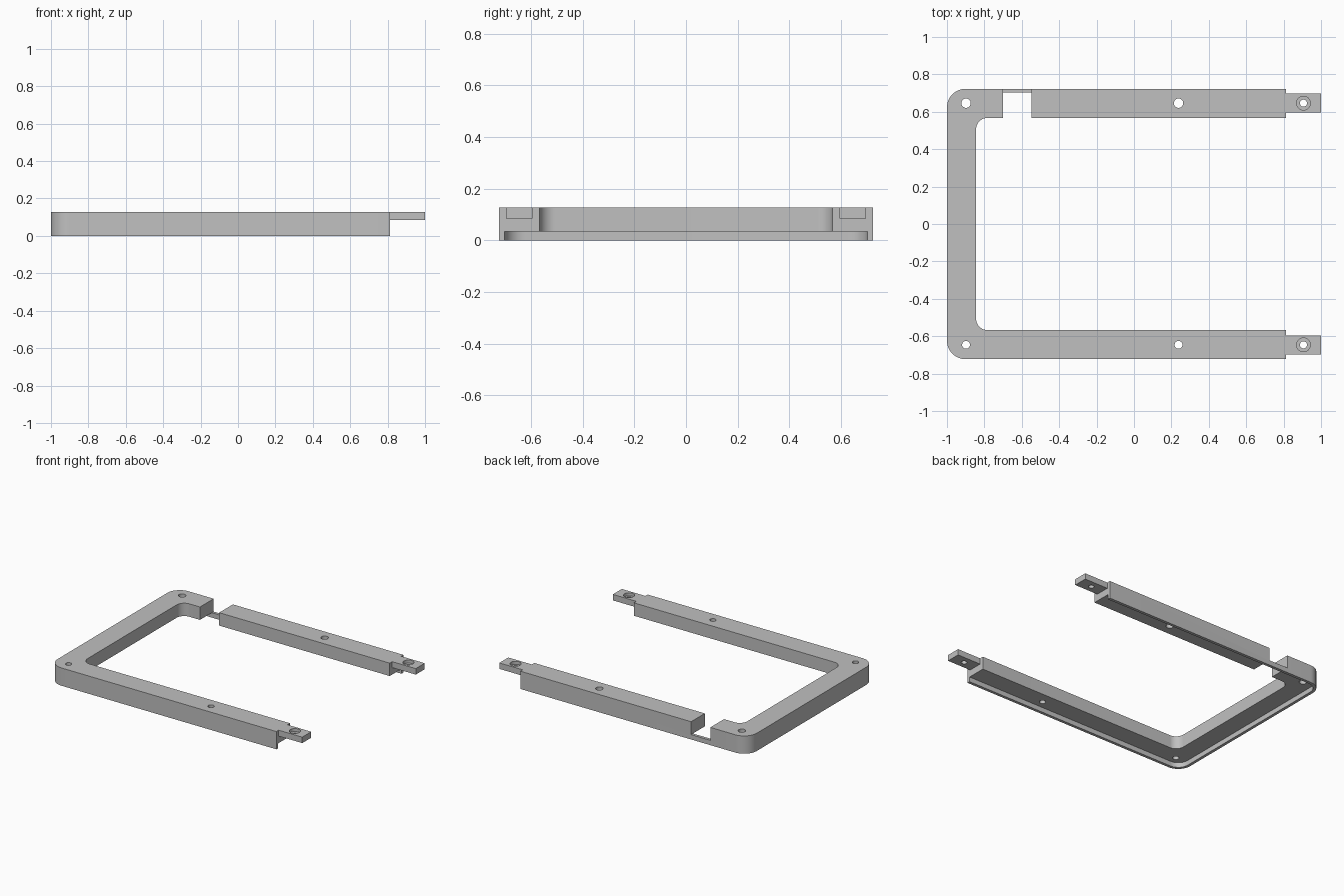
import bpy
import bmesh
from math import cos, sin, pi
from mathutils import Vector

cube = bpy.data.objects.get("Cube")
if cube:
    bpy.data.objects.remove(cube, do_unlink=True)

# Main dimensions
HALF_Y, BAR, TOP = 0.723, 0.156, 0.128
LIP, LIP_TOP = 0.021, 0.035
BAR_END, TAB_Z = 0.812, 0.085
CORNER, INNER_CORNER = 0.1, 0.06
HOLE_Y, TAB_HALF = 0.646, 0.051

grey = bpy.data.materials.new("light grey")
grey.use_nodes = True
grey.diffuse_color = (0.53, 0.53, 0.53, 1)
grey.node_tree.nodes["Principled BSDF"].inputs["Base Color"].default_value = grey.diffuse_color


def prism(name, points, offset):
    """Extrude a flat polygon along an offset vector."""
    bm = bmesh.new()
    face = bm.faces.new([bm.verts.new(p) for p in points])
    moved = bmesh.ops.extrude_face_region(bm, geom=[face])["geom"]
    verts = [v for v in moved if isinstance(v, bmesh.types.BMVert)]
    bmesh.ops.translate(bm, verts=verts, vec=Vector(offset))
    bmesh.ops.recalc_face_normals(bm, faces=bm.faces)
    mesh = bpy.data.meshes.new(name)
    bm.to_mesh(mesh)
    bm.free()
    mesh.materials.append(grey)
    obj = bpy.data.objects.new(name, mesh)
    bpy.context.collection.objects.link(obj)
    return obj


def arc(x, y, radius, start, end, steps=16):
    angles = [start + (end - start) * i / steps for i in range(steps + 1)]
    return [(x + radius * cos(a), y + radius * sin(a)) for a in angles]


def left_corners(x, half, radius):
    """Two rounded corners, from the back one to the front one."""
    return (arc(x + radius, half - radius, radius, pi / 2, pi)
            + arc(x + radius, radius - half, radius, pi, 1.5 * pi))


def at_height(points, z):
    return [(x, y, z) for x, y in points]


def drill(x, y, radius, bottom=-0.1):
    circle = arc(x, y, radius, 0, 2 * pi, 32)[:-1]
    return prism("drill", at_height(circle, bottom), (0, 0, 0.3 - bottom))


def cut(obj, cutters):
    bpy.context.view_layer.objects.active = obj
    for cutter in cutters:
        cutter.hide_render = True
        mod = obj.modifiers.new("cut", 'BOOLEAN')
        mod.operation = 'DIFFERENCE'
        mod.solver = 'EXACT'
        mod.object = cutter
        bpy.ops.object.modifier_apply(modifier=mod.name)
        bpy.data.objects.remove(cutter, do_unlink=True)


def smooth(obj):
    bpy.ops.object.select_all(action='DESELECT')
    obj.select_set(True)
    bpy.context.view_layer.objects.active = obj
    bpy.ops.object.shade_smooth_by_angle()


# U-shaped frame with rounded corners
inner_y = HALF_Y - BAR
outer = [(BAR_END, HALF_Y)] + left_corners(-1, HALF_Y, CORNER) + [(BAR_END, -HALF_Y)]
inner = [(BAR_END, inner_y)] + left_corners(BAR - 1, inner_y, INNER_CORNER) + [(BAR_END, -inner_y)]
frame = prism("frame", at_height(outer + inner[::-1], 0), (0, 0, TOP))

# Underside recess that leaves a thin lip round the outer edge
lip_y = HALF_Y - LIP
recess_outline = [(1.2, lip_y)] + left_corners(LIP - 1, lip_y, CORNER - LIP) + [(1.2, -lip_y)]
recess = prism("recess", at_height(recess_outline, -0.1), (0, 0, 0.1 + LIP_TOP))

# Gap in the back bar, bridged only by the lip
gap_profile = [(0.4, -0.1), (lip_y, -0.1), (lip_y, LIP_TOP),
               (0.9, LIP_TOP), (0.9, 0.3), (0.4, 0.3)]
gap = prism("gap", [(-0.7, y, z) for y, z in gap_profile], (0.153, 0, 0))

# Screw holes through both bars
holes = [drill(x, side * HOLE_Y, r)
         for side, r in ((1, 0.025), (-1, 0.021)) for x in (-0.898, 0.238)]
cut(frame, [recess, gap] + holes)
smooth(frame)

# End tabs with counterbored holes
for side, name in ((1, "back_tab"), (-1, "front_tab")):
    y0, y1 = side * HOLE_Y - TAB_HALF, side * HOLE_Y + TAB_HALF
    corners = [(BAR_END, y0), (1, y0), (1, y1), (BAR_END, y1)]
    tab = prism(name, at_height(corners, TAB_Z), (0, 0, TOP - TAB_Z))
    cut(tab, [drill(0.906, side * HOLE_Y, 0.037, 0.106),
              drill(0.906, side * HOLE_Y, 0.019)])
    smooth(tab)
